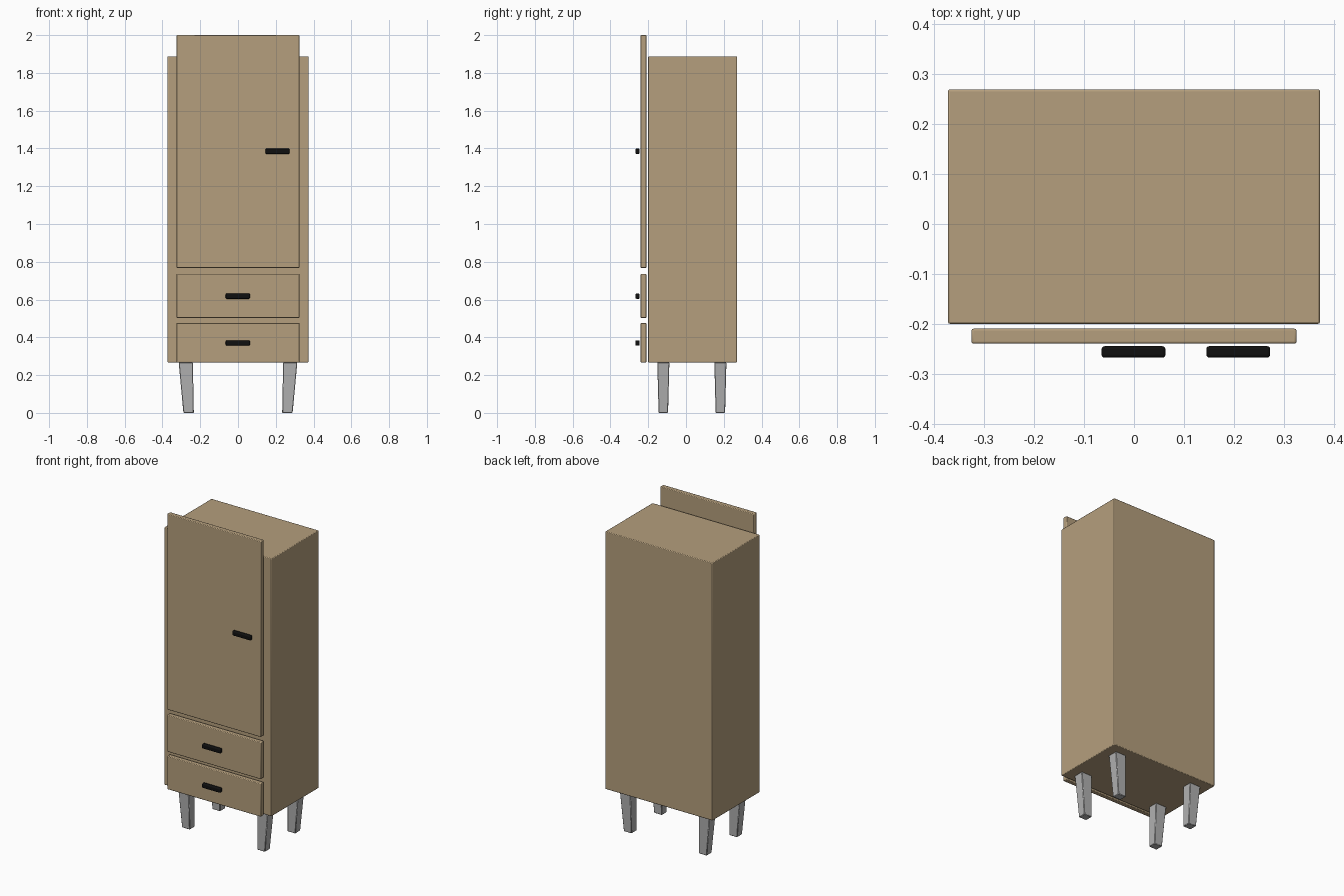
import bpy
import bmesh

if "Cube" in bpy.data.objects:
    bpy.data.objects.remove(bpy.data.objects["Cube"], do_unlink=True)


def make_material(name, rgb, roughness=0.6):
    mat = bpy.data.materials.new(name)
    mat.use_nodes = True
    color = (*rgb, 1.0)
    mat.diffuse_color = color
    bsdf = next(n for n in mat.node_tree.nodes if n.type == 'BSDF_PRINCIPLED')
    bsdf.inputs["Base Color"].default_value = color
    bsdf.inputs["Roughness"].default_value = roughness
    return mat


WOOD = make_material("light oak", (0.46, 0.345, 0.205))
GREY = make_material("grey metal", (0.44, 0.44, 0.44))
BLACK = make_material("black handle", (0.005, 0.005, 0.005))


def tapered_box(name, mat, bottom, top, z0, z1, bevel, segments=2):
    """Box between two rectangles (x0, x1, y0, y1), with rounded edges."""
    bm = bmesh.new()
    rings = []
    for (x0, x1, y0, y1), z in ((bottom, z0), (top, z1)):
        corners = ((x0, y0), (x1, y0), (x1, y1), (x0, y1))
        rings.append([bm.verts.new((x, y, z)) for x, y in corners])
    low, high = rings
    bm.faces.new(low[::-1])
    bm.faces.new(high)
    for i in range(4):
        j = (i + 1) % 4
        bm.faces.new((low[i], low[j], high[j], high[i]))
    mesh = bpy.data.meshes.new(name)
    bm.to_mesh(mesh)
    bm.free()
    mesh.materials.append(mat)
    obj = bpy.data.objects.new(name, mesh)
    bpy.context.collection.objects.link(obj)
    mod = obj.modifiers.new("rounded edges", 'BEVEL')
    mod.width = bevel
    mod.segments = segments
    mod.limit_method = 'NONE'
    return obj


def box(name, mat, x0, x1, y0, y1, z0, z1, bevel, segments=2):
    rect = (x0, x1, y0, y1)
    return tapered_box(name, mat, rect, rect, z0, z1, bevel, segments)


# Cabinet carcass
box("cabinet_body", WOOD, -0.373, 0.373, -0.20, 0.27, 0.267, 1.888, 0.004)

# Door and drawer fronts, standing just off the carcass
for name, z0, z1 in (("door", 0.768, 2.0),
                     ("upper_drawer_front", 0.503, 0.735),
                     ("lower_drawer_front", 0.267, 0.476)):
    box(name, WOOD, -0.326, 0.326, -0.24, -0.21, z0, z1, 0.004)

# Bar handles
for name, x, z in (("door_handle", 0.209, 1.385),
                   ("upper_drawer_handle", -0.001, 0.618),
                   ("lower_drawer_handle", -0.001, 0.370)):
    box(name, BLACK, x - 0.064, x + 0.064, -0.268, -0.245,
        z - 0.014, z + 0.014, 0.006, 3)

# Tapered legs, splayed outwards at the top
for side, sx in (("left", 1), ("right", -1)):
    for end, yc in (("front", -0.12), ("back", 0.182)):
        bx = sorted((sx * 0.234, sx * 0.289))
        tx = sorted((sx * 0.239, sx * 0.314))
        tapered_box(f"{end}_{side}_leg", GREY,
                    (*bx, yc - 0.025, yc + 0.025),
                    (*tx, yc - 0.032, yc + 0.032),
                    0.0, 0.267, 0.003, 1)

# Smooth the rounded edges only
bpy.ops.object.select_all(action='DESELECT')
for obj in bpy.context.collection.objects:
    if obj.type == 'MESH' and obj.modifiers:
        obj.select_set(True)
        bpy.context.view_layer.objects.active = obj
bpy.ops.object.shade_smooth_by_angle()
